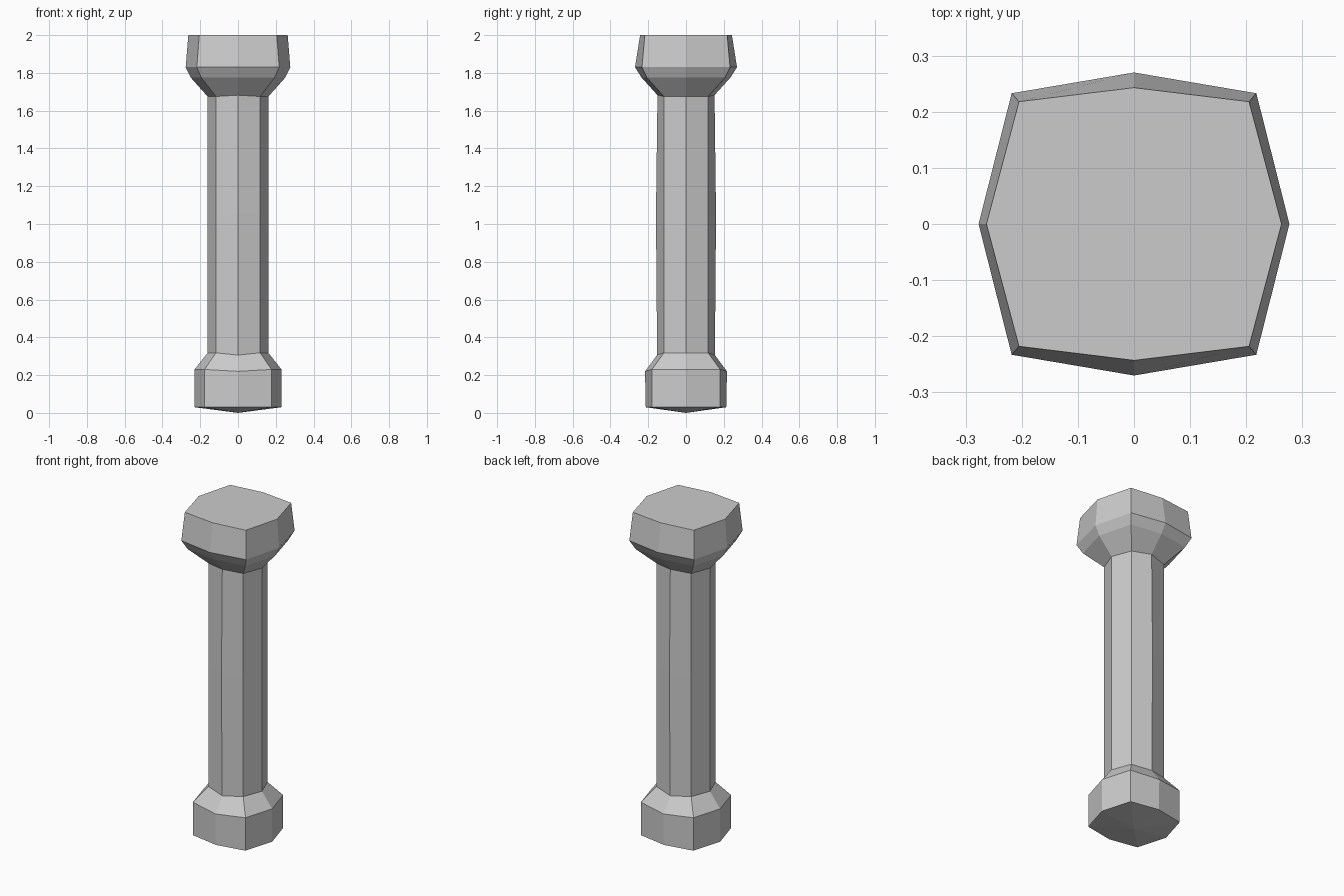
import bpy, bmesh

if "Cube" in bpy.data.objects:
    bpy.data.objects.remove(bpy.data.objects["Cube"])

# Each ring: z, z at front/back points, corner x, corner y, side x, front y
RINGS = [
    (0.03, 0.03, 0.177, 0.181, 0.23, 0.213),      # foot block
    (0.23, 0.22, 0.177, 0.181, 0.23, 0.217),
    (0.318, 0.306, 0.117, 0.117, 0.161, 0.153),   # shaft
    (1.05, 1.05, 0.117, 0.117, 0.161, 0.159),
    (1.675, 1.682, 0.117, 0.117, 0.161, 0.151),
    (1.775, 1.775, 0.194, 0.207, 0.25, 0.235),    # flare and head block
    (1.83, 1.83, 0.218, 0.233, 0.277, 0.27),
    (2.0, 2.0, 0.205, 0.218, 0.263, 0.243),
]


def ring_points(z, zf, cx, cy, sx, fy):
    return [(sx, 0, z), (cx, cy, z), (0, fy, zf), (-cx, cy, z),
            (-sx, 0, z), (-cx, -cy, z), (0, -fy, zf), (cx, -cy, z)]


bm = bmesh.new()
loops = [[bm.verts.new(p) for p in ring_points(*r)] for r in RINGS]

# Eight-sided walls
for low, high in zip(loops, loops[1:]):
    for i in range(8):
        j = (i + 1) % 8
        bm.faces.new((low[i], low[j], high[j], high[i]))

# Flat top and shallow pointed underside
bm.faces.new(loops[-1])
tip = bm.verts.new((0, 0, 0))
for i in range(8):
    bm.faces.new((tip, loops[0][(i + 1) % 8], loops[0][i]))

bmesh.ops.recalc_face_normals(bm, faces=bm.faces)
mesh = bpy.data.meshes.new("pillar")
bm.to_mesh(mesh)
bm.free()
bpy.context.collection.objects.link(bpy.data.objects.new("pillar", mesh))
